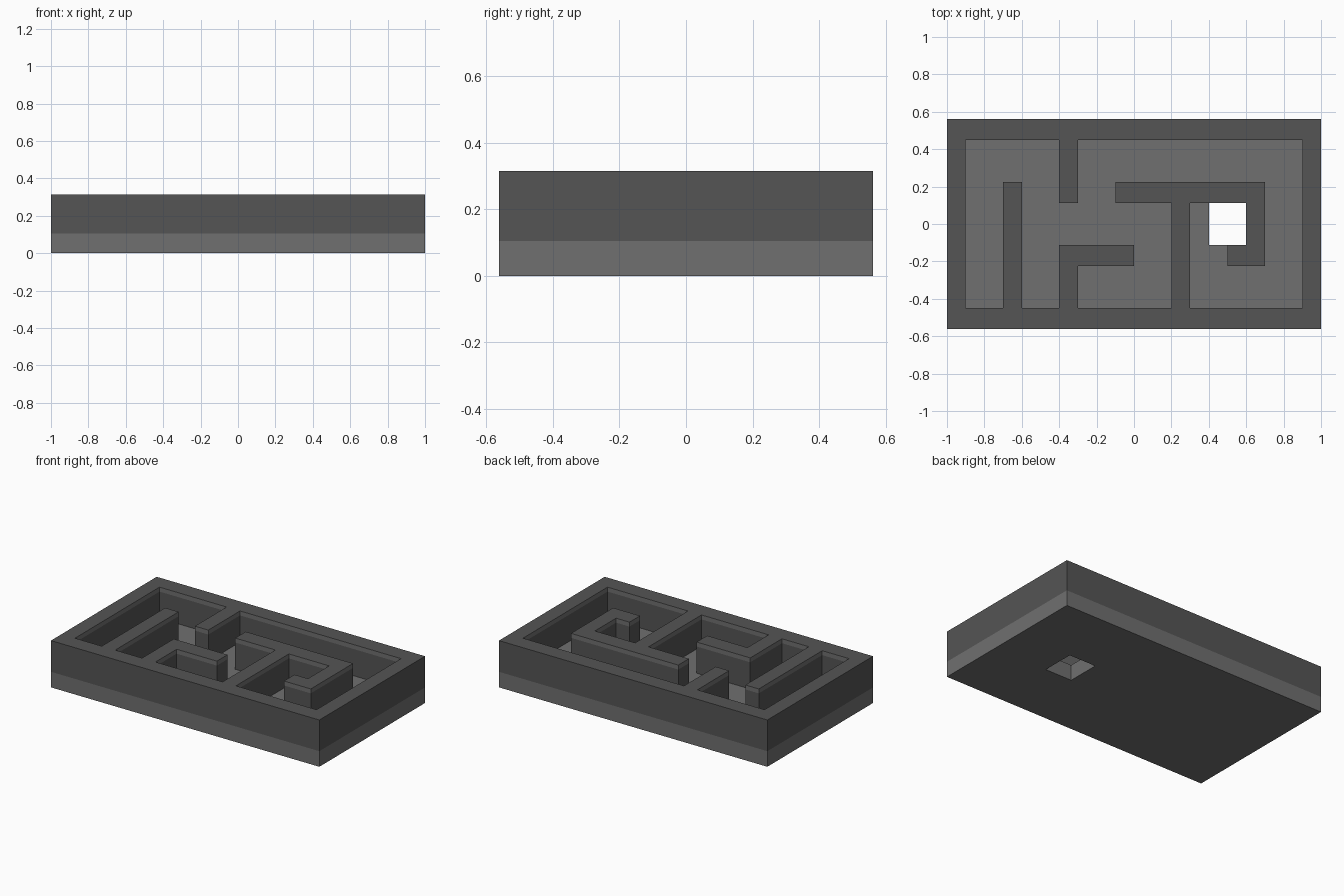
import bpy, bmesh

if "Cube" in bpy.data.objects:
    bpy.data.objects.remove(bpy.data.objects["Cube"])

CX, CY = 0.1, 0.1125            # maze cell size
NX, NY = 20, 10
FLOOR, TOP, LIP = 0.105, 0.315, 0.285


def material(name, v):
    m = bpy.data.materials.new(name)
    m.diffuse_color = (v, v, v, 1)
    m.use_nodes = True
    m.node_tree.nodes["Principled BSDF"].inputs["Base Color"].default_value = m.diffuse_color
    return m


light = material("light_grey", 0.16)
dark = material("dark_grey", 0.09)


def block(c0, c1, r0, r1):
    """Cells in columns c0..c1 and rows r0..r1 (end exclusive, from lower left)."""
    return {(c, r) for c in range(c0, c1) for r in range(r0, r1)}


def extrude_cells(name, cells, z0, z1, mats):
    bm = bmesh.new()
    for c, r in sorted(cells):
        x, y = c * CX - 1, r * CY - NY * CY / 2
        bm.faces.new([bm.verts.new(p) for p in (
            (x, y, z0), (x + CX, y, z0), (x + CX, y + CY, z0), (x, y + CY, z0))])
    bmesh.ops.remove_doubles(bm, verts=bm.verts[:], dist=1e-4)
    ext = bmesh.ops.extrude_face_region(bm, geom=bm.faces[:], use_keep_orig=True)
    for v in ext["geom"]:
        if isinstance(v, bmesh.types.BMVert):
            v.co.z = z1
    bmesh.ops.recalc_face_normals(bm, faces=bm.faces[:])
    if len(mats) > 1:
        # light band along the upper edge of the inner wall sides
        bmesh.ops.bisect_plane(bm, geom=bm.verts[:] + bm.edges[:] + bm.faces[:],
                               plane_co=(0, 0, LIP), plane_no=(0, 0, 1))
        for f in bm.faces:
            p = f.calc_center_median()
            inner = abs(p.x) < 0.99 and abs(p.y) < NY * CY / 2 - 0.01
            if inner and LIP < p.z < z1 - 0.001:
                f.material_index = 1
    me = bpy.data.meshes.new(name)
    bm.to_mesh(me)
    bm.free()
    for m in mats:
        me.materials.append(m)
    ob = bpy.data.objects.new(name, me)
    bpy.context.collection.objects.link(ob)
    return ob


# Floor slab with the square drop hole
extrude_cells("floor_slab", block(0, NX, 0, NY) - block(14, 16, 4, 6), 0, FLOOR, [light])

# Outer rim and inner maze walls
walls = block(0, NX, 0, NY) - block(1, NX - 1, 1, NY - 1)
for b in ((3, 4, 1, 7),        # left post wall
          (6, 7, 6, 9),        # stub from the back
          (6, 7, 1, 4),        # stub from the front
          (6, 10, 3, 4),       # its arm
          (12, 13, 1, 7),      # right post wall
          (9, 17, 6, 7),       # long arm
          (16, 17, 3, 7),      # hook side
          (14 + 1, 17, 3, 4)): # hook end
    walls |= block(*b)
extrude_cells("maze_walls", walls, FLOOR, TOP, [dark, light])
